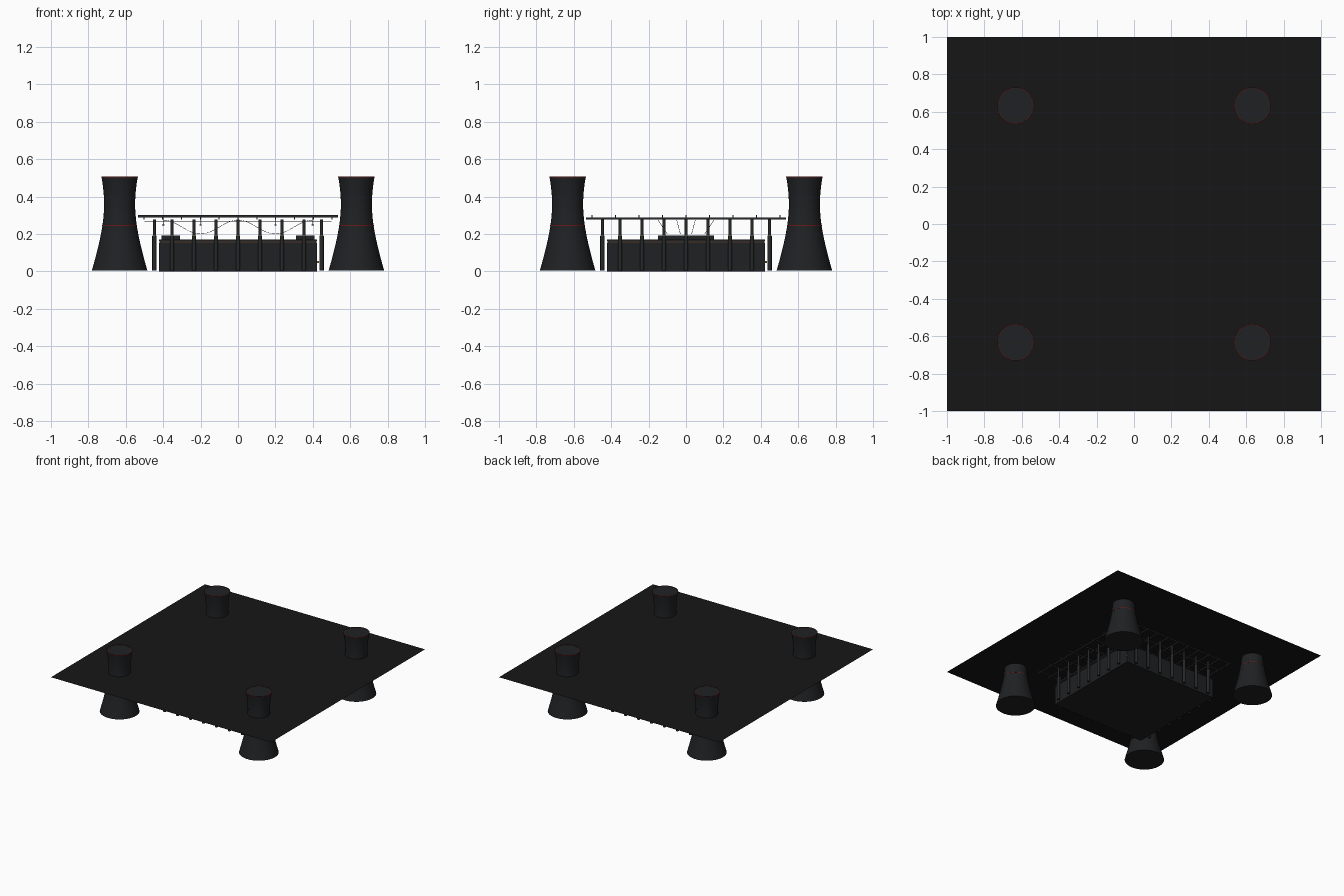
import bpy, bmesh, math
from mathutils import Vector, Matrix

if "Cube" in bpy.data.objects:
    bpy.data.objects.remove(bpy.data.objects["Cube"])


def material(name, rgb):
    m = bpy.data.materials.new(name)
    m.diffuse_color = (*rgb, 1)
    m.use_nodes = True
    m.node_tree.nodes["Principled BSDF"].inputs["Base Color"].default_value = m.diffuse_color
    return m


SHELL = material("dark_shell", (0.014, 0.015, 0.017))
DECK = material("black_deck", (0.008, 0.008, 0.008))
STEEL = material("dark_steel", (0.02, 0.021, 0.023))
RED = material("red_trim", (0.16, 0.01, 0.01))
BROWN = material("rust_trim", (0.09, 0.035, 0.02))
YELLOW = material("yellow_trim", (0.3, 0.22, 0.04))


def finish(name, bm, mat, smooth=False):
    me = bpy.data.meshes.new(name)
    bmesh.ops.recalc_face_normals(bm, faces=bm.faces)
    bm.to_mesh(me)
    bm.free()
    ob = bpy.data.objects.new(name, me)
    bpy.context.collection.objects.link(ob)
    me.materials.append(mat)
    if smooth:
        bpy.context.view_layer.objects.active = ob
        ob.select_set(True)
        bpy.ops.object.shade_smooth_by_angle(angle=math.radians(35))
        ob.select_set(False)
    return ob


def add_box(bm, center, size):
    mat = Matrix.Translation(center) @ Matrix.Diagonal((*size, 1))
    bmesh.ops.create_cube(bm, size=1, matrix=mat)


def add_cylinder(bm, x, y, z0, z1, r, sides=12):
    bmesh.ops.create_cone(bm, cap_ends=True, segments=sides, radius1=r, radius2=r,
                          depth=z1 - z0, matrix=Matrix.Translation((x, y, (z0 + z1) / 2)))


def lathe(name, profile, center, mat, sides=48, closed=False):
    bm = bmesh.new()
    rings = [[bm.verts.new((center[0] + r * math.cos(math.tau * i / sides),
                            center[1] + r * math.sin(math.tau * i / sides), z))
              for i in range(sides)] for r, z in profile]
    pairs = list(zip(rings, rings[1:])) + ([(rings[-1], rings[0])] if closed else [])
    for a, b in pairs:
        for i in range(sides):
            j = (i + 1) % sides
            bm.faces.new((a[i], a[j], b[j], b[i]))
    if not closed:
        bm.faces.new(rings[0])
        bm.faces.new(rings[-1])
    return finish(name, bm, mat, True)


def wire(name, points, r, mat):
    cu = bpy.data.curves.new(name, "CURVE")
    cu.dimensions = "3D"
    cu.bevel_depth = r
    cu.bevel_resolution = 1
    sp = cu.splines.new("POLY")
    sp.points.add(len(points) - 1)
    for p, co in zip(sp.points, points):
        p.co = (*co, 1)
    ob = bpy.data.objects.new(name, cu)
    bpy.context.collection.objects.link(ob)
    cu.materials.append(mat)


def tower_radius(z):
    return 0.083 * math.sqrt(1 + ((z - 0.36) / 0.24) ** 2)


# Thin deck sheet that the towers rise through
bm = bmesh.new()
bmesh.ops.create_grid(bm, x_segments=1, y_segments=1, size=1,
                      matrix=Matrix.Translation((0, 0, 0.325)))
finish("deck_sheet", bm, DECK)

# Four hyperbolic towers with red bands
heights = [0.005 + 0.5 * i / 20 for i in range(21)]
for sx in (-1, 1):
    for sy in (-1, 1):
        c = (0.633 * sx, 0.633 * sy)
        lathe("cooling_tower", [(tower_radius(z), z) for z in heights], c, SHELL)
        for z in (0.245, 0.505):
            r = tower_radius(z)
            lathe("tower_band", [(r - 0.003, z - 0.002), (r + 0.001, z - 0.002),
                                 (r + 0.001, z + 0.002), (r - 0.003, z + 0.002)],
                  c, RED, closed=True)

# Central hall with trim band and roof slab
bm = bmesh.new()
add_box(bm, (0, 0, 0.0775), (0.846, 0.846, 0.155))
add_box(bm, (0, 0, 0.165), (0.846, 0.846, 0.01))
finish("hall", bm, SHELL)
bm = bmesh.new()
add_box(bm, (0, 0, 0.1575), (0.836, 0.836, 0.005))
finish("hall_trim", bm, BROWN)

# Two roof housings
bm = bmesh.new()
for s in (-1, 1):
    add_box(bm, (0.36 * s, 0, 0.18), (0.1, 0.3, 0.024))
finish("roof_housings", bm, SHELL)

# Stepped columns around the hall, with collars
lower, upper, collars = bmesh.new(), bmesh.new(), bmesh.new()
for i in range(-3, 4):
    t = 0.1177 * i
    for x, y in ((t, 0.447), (t, -0.447), (0.447, t), (-0.447, t)):
        add_cylinder(lower, x, y, 0.005, 0.19, 0.0115)
        add_cylinder(collars, x, y, 0.188, 0.192, 0.0105)
        add_cylinder(upper, x, y, 0.19, 0.278, 0.0085)
finish("column_bases", lower, STEEL, True)
finish("column_shafts", upper, STEEL, True)
finish("column_collars", collars, YELLOW, True)

# Roof lattice: two crossing layers of beams
bm = bmesh.new()
for i in range(-4, 5):
    add_box(bm, (0, 0.1258 * i, 0.295), (1.07, 0.006, 0.011))
finish("long_beams", bm, STEEL)
bm = bmesh.new()
for i in range(-5, 6):
    add_box(bm, (0.1006 * i, 0, 0.2835), (0.006, 1.07, 0.011))
finish("cross_beams", bm, STEEL)

# Sagging cables below the lattice
for y_top, y_low in ((0.15, 0.1), (0.05, 0.03)):
    for s in (-1, 1):
        pts = []
        for k in range(33):
            x = -0.4 + 0.8 * k / 32
            sag = math.sin(math.pi * abs(x) / 0.4) ** 2
            pts.append((x, s * (y_top + (y_low - y_top) * sag), 0.275 - 0.075 * sag))
        wire("sagging_cable", pts, 0.0012, STEEL)
        wire("cable_rail", [(-0.5, s * y_top, 0.268), (0.5, s * y_top, 0.268)], 0.0012, STEEL)

# Small lamps hanging from the lattice
bm = bmesh.new()
for x in (-0.4, -0.2, 0.2, 0.4):
    for y in (-0.12, 0.12):
        add_cylinder(bm, x, y, 0.25, 0.278, 0.001, 6)
        add_box(bm, (x, y, 0.249), (0.012, 0.012, 0.005))
finish("hanging_lamps", bm, STEEL)

# Yellow corner marker on the hall
bm = bmesh.new()
add_box(bm, (0.427, 0.427, 0.05), (0.01, 0.01, 0.01))
finish("corner_marker", bm, YELLOW)
